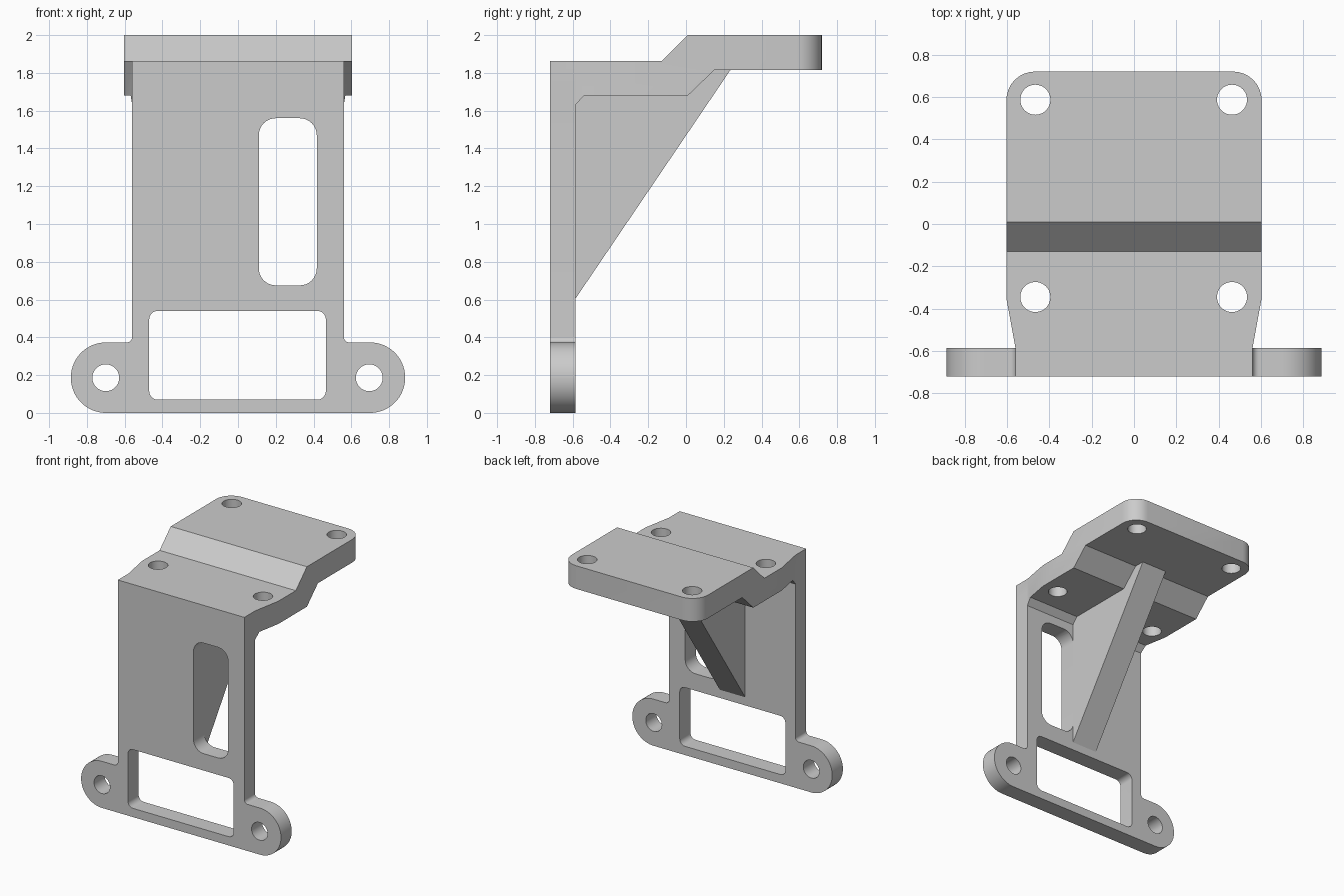
import bpy
import bmesh
import math
from mathutils import Vector

cube = bpy.data.objects.get("Cube")
if cube:
    bpy.data.objects.remove(cube, do_unlink=True)

metal = bpy.data.materials.new("light grey")
metal.use_nodes = True
GREY = (0.6, 0.6, 0.6, 1)
metal.diffuse_color = GREY
metal.node_tree.nodes["Principled BSDF"].inputs["Base Color"].default_value = GREY


def rounded(points, steps=8):
    """Outline from (u, v, radius) corners, with each corner filleted."""
    out = []
    for i, (u, v, r) in enumerate(points):
        p = Vector((u, v))
        if not r:
            out.append(p)
            continue
        a = (Vector(points[i - 1][:2]) - p).normalized()
        b = (Vector(points[(i + 1) % len(points)][:2]) - p).normalized()
        half = a.angle(b) / 2
        centre = p + (a + b).normalized() * r / math.sin(half)
        start = p + a * r / math.tan(half) - centre
        end = p + b * r / math.tan(half) - centre
        for k in range(steps + 1):
            t = k / steps
            sweep = start.angle(end)
            arc = (start * math.sin((1 - t) * sweep) + end * math.sin(t * sweep)) / math.sin(sweep)
            out.append(centre + arc)
    return out


def box(u0, u1, v0, v1, r):
    return rounded([(u0, v0, r), (u1, v0, r), (u1, v1, r), (u0, v1, r)])


def circle(u, v, r, n=40):
    return [Vector((u + r * math.cos(math.tau * k / n), v + r * math.sin(math.tau * k / n)))
            for k in range(n)]


def prism(name, outline, axis, lo, hi):
    """Extrude a 2D outline along an axis from lo to hi."""
    place = {"x": lambda p, d: (d, p.x, p.y),
             "y": lambda p, d: (p.x, d, p.y),
             "z": lambda p, d: (p.x, p.y, d)}[axis]
    bm = bmesh.new()
    face = bm.faces.new([bm.verts.new(place(p, lo)) for p in outline])
    move = Vector(place(Vector((0, 0)), hi - lo))
    moved = bmesh.ops.extrude_face_region(bm, geom=[face], use_keep_orig=True)["geom"]
    bmesh.ops.translate(bm, vec=move, verts=[g for g in moved if isinstance(g, bmesh.types.BMVert)])
    bmesh.ops.recalc_face_normals(bm, faces=bm.faces)
    mesh = bpy.data.meshes.new(name)
    bm.to_mesh(mesh)
    bm.free()
    mesh.materials.append(metal)
    obj = bpy.data.objects.new(name, mesh)
    bpy.context.collection.objects.link(obj)
    return obj


def combine(target, tool, operation):
    """Apply a boolean and remove the tool."""
    mod = target.modifiers.new(operation, "BOOLEAN")
    mod.operation, mod.object, mod.solver = operation, tool, "EXACT"
    bpy.context.view_layer.objects.active = target
    bpy.ops.object.modifier_apply(modifier=mod.name)
    bpy.data.objects.remove(tool, do_unlink=True)


FRONT, WALL_BACK = -0.72, -0.585

# Upright wall with rounded mounting ears
half = [(0.885, 0, 0.186), (0.885, 0.373, 0.186), (0.56, 0.373, -0.03), (0.56, 1.75, 0)]
right = [(u, v, abs(r)) for u, v, r in half]
left = [(-u, v, r) for u, v, r in reversed(right)]
wall = prism("mounting_bracket", rounded(right + left, 16), "y", FRONT, WALL_BACK)

# Stepped top plate, trimmed to its plan shape
underside = [(0.15, 1.815), (0.01, 1.68), (-0.54, 1.68), (WALL_BACK, 1.63)]
profile = [(FRONT, 1.63), (FRONT, 1.862), (-0.13, 1.862), (0.01, 2), (0.72, 2), (0.72, 1.815)]
plate = prism("top_plate", [Vector(p) for p in profile + underside], "x", -0.7, 0.7)
side = [(0.56, -0.8, 0), (0.56, WALL_BACK, 0), (0.603, -0.35, 0), (0.603, 0.72, 0.135)]
plan = rounded(side + [(-u, v, r) for u, v, r in reversed(side)])
combine(plate, prism("plate_plan", plan, "z", 1.5, 2.1), "INTERSECT")
for x in (-0.466, 0.463):
    for y in (-0.345, 0.587):
        combine(plate, prism("plate_hole", circle(x, y, 0.071), "z", 1.5, 2.1), "DIFFERENCE")

# Diagonal rib between wall and plate, sunk slightly into both
rib_side = [(-0.65, 0.605), (WALL_BACK, 0.605), (0.235, 1.815), (0.235, 1.86),
            (0.1, 1.86), (-0.03, 1.75), (-0.65, 1.75)]
rib = prism("diagonal_rib", [Vector(p) for p in rib_side], "x", -0.115, 0.11)

combine(wall, plate, "UNION")
combine(wall, rib, "UNION")

# Wall openings: lower window, side slot and ear holes
openings = [box(-0.47, 0.465, 0.07, 0.54, 0.045), box(0.11, 0.417, 0.675, 1.56, 0.09),
            circle(-0.7, 0.186, 0.071), circle(0.695, 0.186, 0.071)]
for outline in openings:
    combine(wall, prism("opening", outline, "y", -0.8, WALL_BACK + 0.001), "DIFFERENCE")

bpy.ops.object.select_all(action="DESELECT")
wall.select_set(True)
bpy.context.view_layer.objects.active = wall
bpy.ops.object.shade_smooth_by_angle(angle=math.radians(30))
